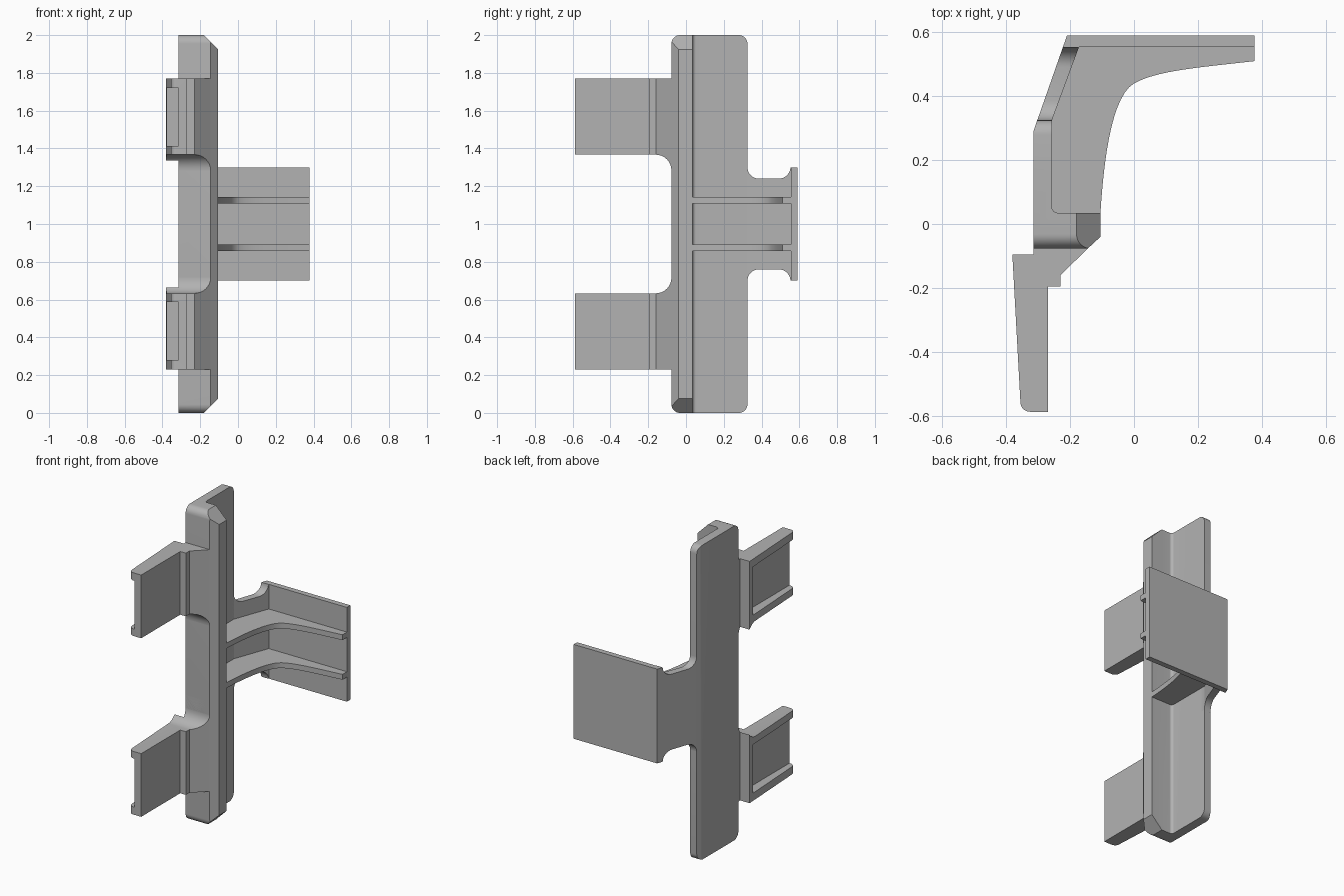
import bpy, bmesh, math
from mathutils import Vector
from mathutils.geometry import interpolate_bezier

cube = bpy.data.objects.get("Cube")
if cube:
    bpy.data.objects.remove(cube, do_unlink=True)

GREY = (0.45, 0.45, 0.45, 1)
mat = bpy.data.materials.new("plain grey")
mat.use_nodes = True
mat.diffuse_color = GREY
mat.node_tree.nodes["Principled BSDF"].inputs["Base Color"].default_value = GREY


def outline(points, steps=8):
    """Polygon whose (a, b, radius) corners are rounded."""
    out, n = [], len(points)
    for i, p in enumerate(points):
        c = Vector(p[:2])
        if len(p) < 3:
            out.append(c)
            continue
        u = (Vector(points[i - 1][:2]) - c).normalized()
        v = (Vector(points[(i + 1) % n][:2]) - c).normalized()
        half = u.angle(v) / 2
        centre = c + (u + v).normalized() * p[2] / math.sin(half)
        start = c + u * p[2] / math.tan(half) - centre
        end = c + v * p[2] / math.tan(half) - centre
        sweep = math.pi - 2 * half
        for k in range(steps + 1):
            t = k / steps
            out.append(centre + (start * math.sin((1 - t) * sweep)
                                 + end * math.sin(t * sweep)) / math.sin(sweep))
    return out


def prism(name, axis, points, lo, hi):
    """Extrude an outline along one axis."""
    place = {"x": lambda p, t: (t, p.x, p.y),
             "y": lambda p, t: (p.x, t, p.y),
             "z": lambda p, t: (p.x, p.y, t)}[axis]
    pts = outline(points)
    bm = bmesh.new()
    rings = [[bm.verts.new(place(p, t)) for p in pts] for t in (lo, hi)]
    for ring in rings:
        bm.faces.new(ring)
    for i in range(len(pts)):
        j = (i + 1) % len(pts)
        bm.faces.new((rings[0][i], rings[0][j], rings[1][j], rings[1][i]))
    bmesh.ops.recalc_face_normals(bm, faces=bm.faces[:])
    mesh = bpy.data.meshes.new(name)
    bm.to_mesh(mesh)
    bm.free()
    mesh.materials.append(mat)
    ob = bpy.data.objects.new(name, mesh)
    bpy.context.collection.objects.link(ob)
    return ob


def combine(ob, tool, operation):
    """Apply a boolean and discard the tool."""
    mod = ob.modifiers.new("cut", "BOOLEAN")
    mod.operation, mod.object, mod.solver = operation, tool, "EXACT"
    deps = bpy.context.evaluated_depsgraph_get()
    mesh = bpy.data.meshes.new_from_object(ob.evaluated_get(deps))
    ob.modifiers.clear()
    ob.data = mesh
    bpy.data.objects.remove(tool, do_unlink=True)


def flipped(ob, name):
    """Copy reflected about the mid height."""
    twin = ob.copy()
    twin.data = ob.data.copy()
    twin.name = name
    for v in twin.data.vertices:
        v.co.z = 2 - v.co.z
    twin.data.flip_normals()
    bpy.context.collection.objects.link(twin)
    return twin


# Upright L-shaped rail with rounded and chamfered ends
rail = prism("upright_rail", "z", [
    (-0.315, -0.077), (-0.145, -0.077), (-0.105, -0.04), (-0.105, 0.035),
    (-0.257, 0.035, 0.018), (-0.257, 0.325), (-0.303, 0.325), (-0.315, 0.29)], 0, 2)
combine(rail, prism("side_shape", "x", [
    (-0.077, 0, 0.045), (0.325, 0, 0.045), (0.325, 2, 0.045), (-0.077, 2, 0.045)],
    -1, 1), "INTERSECT")
combine(rail, prism("front_shape", "y", [
    (-0.5, -0.1), (-0.28, -0.1), (-0.105, 0.075), (-0.105, 1.925),
    (-0.28, 2.1), (-0.5, 2.1)], -1, 1), "INTERSECT")

# Bent arm with a wide back plate
arm = prism("bent_arm", "z", [
    (-0.315, 0.29), (-0.21, 0.59), (0.378, 0.59), (0.378, 0.555),
    (-0.172, 0.555), (-0.257, 0.325), (-0.257, 0.29)], 0.7, 1.3)
edge = [(0.2, 1.4), (0.325, 1.4), (0.325, 1.24, 0.062), (0.553, 1.24, 0.062),
        (0.553, 1.4), (0.7, 1.4)]
combine(arm, prism("arm_shape", "x",
                   edge + [(p[0], 2 - p[1]) + p[2:] for p in reversed(edge)],
                   -1, 1), "INTERSECT")

# Curved stiffening ribs
curve = interpolate_bezier((-0.105, 0.035), (-0.095, 0.2), (-0.07, 0.4), (0, 0.44), 14)
curve += interpolate_bezier((0, 0.44), (0.07, 0.48), (0.2, 0.49), (0.378, 0.51), 14)[1:]
rib = prism("lower_rib", "z", [(p[0], p[1]) for p in curve] + [
    (0.378, 0.57), (-0.18, 0.57), (-0.27, 0.325), (-0.27, 0.02), (-0.105, 0.02)],
    0.857, 0.891)

# Clip with a filleted root and a recess in its outer face
clip = prism("lower_clip", "z", [
    (-0.315, -0.05), (-0.315, -0.095), (-0.381, -0.095), (-0.354, -0.588, 0.03),
    (-0.27, -0.588), (-0.27, -0.195), (-0.23, -0.195), (-0.23, -0.16),
    (-0.145, -0.077), (-0.145, -0.05)], 0.1, 0.9)
combine(clip, prism("clip_shape", "x", [
    (-0.7, 0.231), (0, 0.231), (0, 0.8), (-0.077, 0.8), (-0.077, 0.633, 0.083),
    (-0.7, 0.633)], -1, 1), "INTERSECT")
combine(clip, prism("recess", "x", [
    (-0.7, 0.28), (-0.13, 0.28), (-0.13, 0.588), (-0.7, 0.588)],
    -0.6, -0.316), "DIFFERENCE")

parts = [rail, arm, rib, clip, flipped(rib, "upper_rib"), flipped(clip, "upper_clip")]
for ob in parts:
    ob.data.shade_smooth()
    ob.data.set_sharp_from_angle(angle=math.radians(30))
